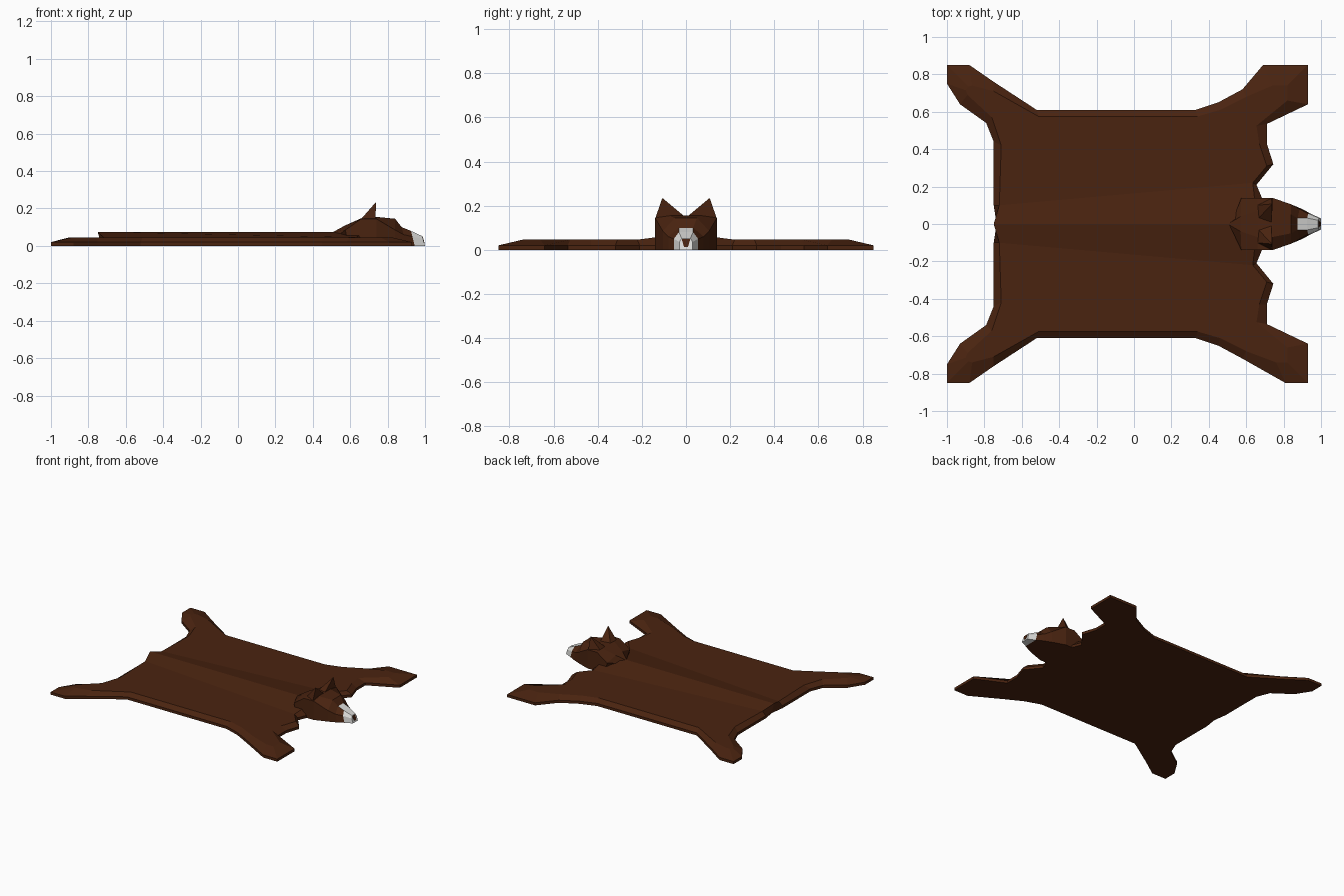
import bpy, bmesh

if "Cube" in bpy.data.objects:
    bpy.data.objects.remove(bpy.data.objects["Cube"])


def material(name, rgb):
    m = bpy.data.materials.new(name)
    m.diffuse_color = (*rgb, 1)
    m.use_nodes = True
    m.node_tree.nodes["Principled BSDF"].inputs["Base Color"].default_value = m.diffuse_color
    return m


brown = material("brown fur", (0.068, 0.017, 0.005))
white = material("pale muzzle", (0.72, 0.72, 0.70))


def finish(bm, name, mats):
    bmesh.ops.remove_doubles(bm, verts=bm.verts, dist=0.0005)
    bmesh.ops.triangulate(bm, faces=[f for f in bm.faces if len(f.verts) > 4])
    bmesh.ops.recalc_face_normals(bm, faces=bm.faces)
    me = bpy.data.meshes.new(name)
    bm.to_mesh(me)
    bm.free()
    for m in mats:
        me.materials.append(m)
    ob = bpy.data.objects.new(name, me)
    bpy.context.collection.objects.link(ob)
    return ob


# Pelt: half outline from tail to neck (outer x, y, inner x, y)
half = [
    (-.735, 0, -.75, 0), (-.75, .10, -.72, .10), (-.75, .44, -.71, .42),
    (-.79, .54, -.76, .57), (-.93, .64, -.89, .69), (-1, .75, -.90, .715),
    (-1, .85, -.885, .735), (-.88, .85, -.865, .74), (-.75, .76, -.75, .71),
    (-.52, .61, -.51, .575), (.33, .61, .34, .575), (.45, .65, .46, .61),
    (.58, .72, .60, .68), (.69, .85, .74, .74), (.93, .85, .82, .74),
    (.93, .64, .82, .66), (.71, .535, .655, .525), (.71, .43, .67, .43),
    (.745, .32, .71, .31), (.655, .21, .635, .22), (.74, 0, .66, 0)]
last = len(half) - 1

bm = bmesh.new()
for s in (1, -1):
    low, rim, top = [], [], []
    for i, (x, y, ix, iy) in enumerate(half):
        if s < 0 and x == .69:          # this front paw is cut narrower
            x, ix = .81, .76
        end = i in (0, last)
        low.append(bm.verts.new((x, s * y, 0)))
        rim.append(bm.verts.new((x, s * y, .02)))
        top.append(bm.verts.new((ix, s * iy, .075 if end else .046)))
    for a, b in ((low, rim), (rim, top)):
        for i in range(last):
            bm.faces.new((a[i], a[i + 1], b[i + 1], b[i]))
    bm.faces.new(low)
    bm.faces.new(top[1:last])
    bm.faces.new((top[0], top[1], top[last - 1], top[last]))   # spine ridge
finish(bm, "pelt", [brown])

# Head: lofted sections (bottom x, top x, half width, side z, top half width, top z)
sections = [
    (.56, .51, .02, .05, .005, .075), (.59, .57, .14, .085, .04, .108),
    (.66, .66, .14, .145, .07, .148), (.74, .74, .14, .145, .07, .155),
    (.84, .84, .105, .085, .05, .145), (.90, .875, .08, .06, .032, .10),
    (.945, .925, .055, .05, .032, .08), (1.0, .985, .03, .035, .02, .052)]
bm = bmesh.new()
rings = []
for xb, xt, w, zs, t, zt in sections:
    xm = xb + (xt - xb) * zs / zt
    right = [(xb, w, 0), (xm, w, zs), (xt, t, zt)]
    pts = right + [(x, -y, z) for x, y, z in reversed(right)]
    rings.append([bm.verts.new(p) for p in pts])
for k, (a, b) in enumerate(zip(rings, rings[1:])):
    for i in range(6):
        f = bm.faces.new((a[i], a[(i + 1) % 6], b[(i + 1) % 6], b[i]))
        # muzzle tip, plus the top plane just behind it
        f.material_index = int(k == 6 or (k == 5 and i == 2))
bm.faces.new(rings[0])
bm.faces.new(rings[-1]).material_index = 1
finish(bm, "head", [brown, white])

# Ears: three-sided spikes
for s, side in ((1, "left"), (-1, "right")):
    bm = bmesh.new()
    base = [(.655, .10, .14), (.735, .14, .14), (.735, .005, .15), (.665, .03, .145)]
    vs = [bm.verts.new((x, s * y, z)) for x, y, z in base]
    tip = bm.verts.new((.738, s * .107, .235))
    bm.faces.new(vs)
    for i in range(4):
        bm.faces.new((vs[i], vs[(i + 1) % 4], tip))
    finish(bm, side + "_ear", [brown])

# Nose: thin wedge plate on the muzzle front
bm = bmesh.new()
outline = [(-.019, .048), (.019, .048), (.009, .012), (-.009, .012)]
f = bm.faces.new([bm.verts.new((1.0 - .29 * z + .002, y, z)) for y, z in outline])
ext = bmesh.ops.extrude_face_region(bm, geom=[f])
for v in ext["geom"]:
    if isinstance(v, bmesh.types.BMVert):
        v.co.x -= .004
finish(bm, "nose", [brown])
